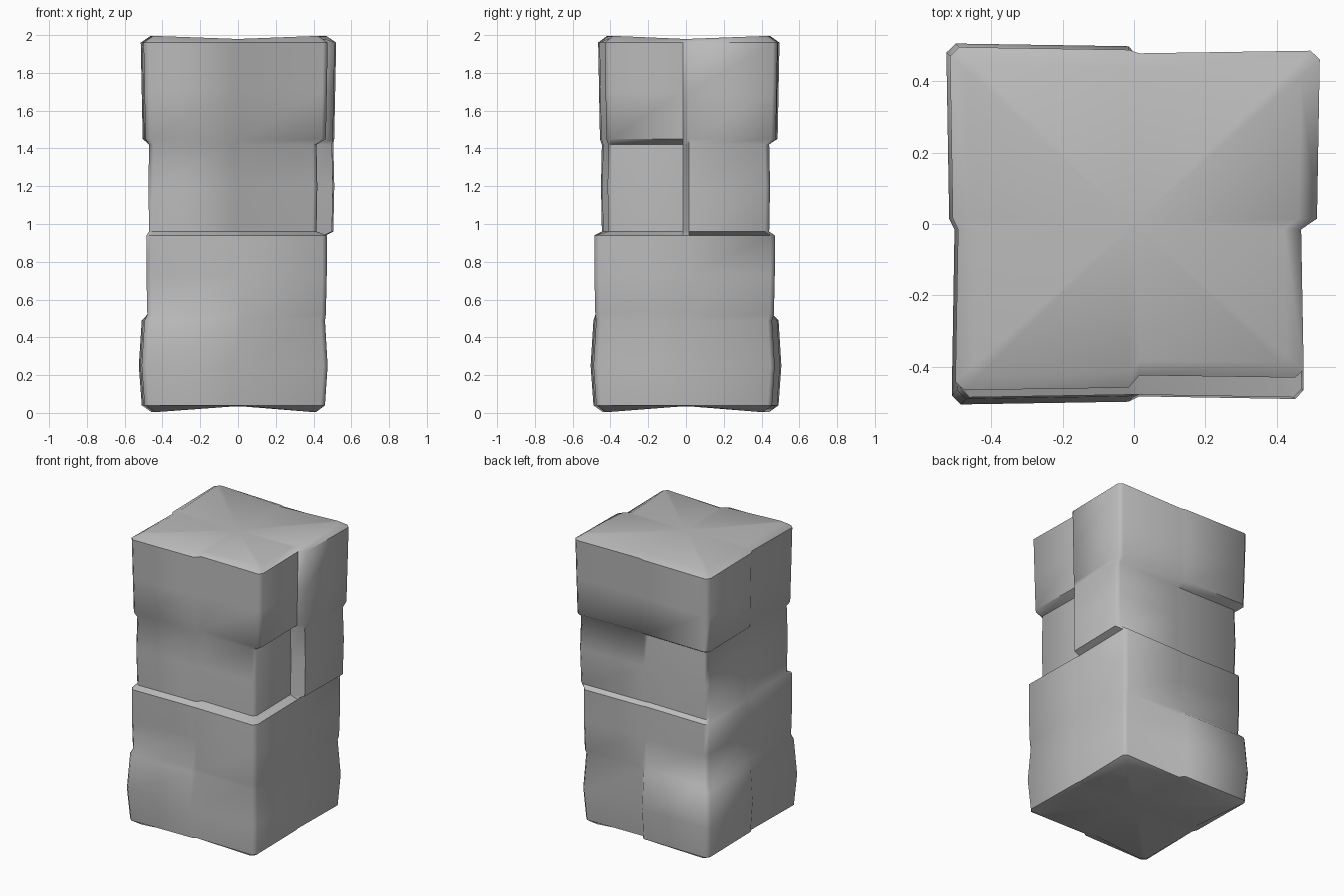
import bpy, bmesh
from math import radians

cube = bpy.data.objects.get("Cube")
if cube:
    bpy.data.objects.remove(cube)

stone = bpy.data.materials.new("grey_stone")
stone.use_nodes = True
GREY = (0.5, 0.5, 0.5, 1)
stone.diffuse_color = GREY
stone.node_tree.nodes["Principled BSDF"].inputs["Base Color"].default_value = GREY

# Each layer: rings as (height, swell), then the outer corners of its four
# lumps in order front left, back left, back right, front right
LAYERS = [
    # base
    ([(0.04, 0.98), (0.25, 1.01), (0.49, 0.98)],
     [(0.47, -0.485), (0.465, 0.465), (-0.52, 0.50), (-0.505, -0.50)]),
    # lower
    ([(0.52, 0.99), (0.73, 1.0), (0.94, 1.0)],
     [(0.47, -0.485), (0.465, 0.47), (-0.485, 0.465), (-0.485, -0.485)]),
    # upper
    ([(0.96, 0.99), (1.2, 1.0), (1.42, 0.99)],
     [(0.42, -0.415), (0.51, 0.445), (-0.475, 0.44), (-0.475, -0.45)]),
    # top
    ([(1.45, 0.98), (1.7, 0.99), (1.96, 1.0)],
     [(0.475, -0.43), (0.52, 0.485), (-0.515, 0.495), (-0.50, -0.465)]),
]
CHAMFER = 0.95     # where the corner cut begins, as a share of the side
GROOVE = 0.015     # half width of the dip between neighbouring lumps


def outline(corners, swell):
    """Ring of points around the four lumps, anticlockwise from the front."""
    ring = []
    for cx, cy in corners:
        x, y = cx * swell, cy * swell
        sx, sy = (1 if x > 0 else -1), (1 if y > 0 else -1)
        lump = [(GROOVE * sx, y * 0.985), (x * CHAMFER, y),
                (x, y * CHAMFER), (x * 0.985, GROOVE * sy)]
        ring += lump if sx * sy < 0 else lump[::-1]
    return ring


def bridge(bm, lower, upper):
    """Wall of quads between two rings."""
    n = len(lower)
    for i in range(n):
        j = (i + 1) % n
        bm.faces.new((lower[i], lower[j], upper[j], upper[i]))


def close_end(bm, ring, rise, centre_z, dip):
    """Rounded end: an inset ring of swollen lumps dipping to the centre."""
    inset = []
    for v in ring:
        groove = min(abs(v.co.x), abs(v.co.y)) < 0.1
        z = v.co.z + (rise - dip if groove else rise)
        inset.append(bm.verts.new((v.co.x * 0.9, v.co.y * 0.9, z)))
    bridge(bm, ring, inset)
    centre = bm.verts.new((0, 0, centre_z))
    for i in range(len(inset)):
        bm.faces.new((inset[i], inset[(i + 1) % len(inset)], centre))


# Stack the rings of all layers into one skin
bm = bmesh.new()
rings = []
for profile, corners in LAYERS:
    for z, swell in profile:
        rings.append([bm.verts.new((x, y, z)) for x, y in outline(corners, swell)])
for lower, upper in zip(rings, rings[1:]):
    bridge(bm, lower, upper)
close_end(bm, rings[0], -0.035, 0.05, -0.03)
close_end(bm, rings[-1], 0.035, 1.975, 0.015)
bmesh.ops.recalc_face_normals(bm, faces=bm.faces)

mesh = bpy.data.meshes.new("lumpy_pillar")
bm.to_mesh(mesh)
bm.free()
mesh.materials.append(stone)
pillar = bpy.data.objects.new("lumpy_pillar", mesh)
bpy.context.collection.objects.link(pillar)

# Soften the lumps, keep the ledges crisp
bpy.ops.object.select_all(action='DESELECT')
pillar.select_set(True)
bpy.context.view_layer.objects.active = pillar
bpy.ops.object.shade_smooth_by_angle(angle=radians(55))
